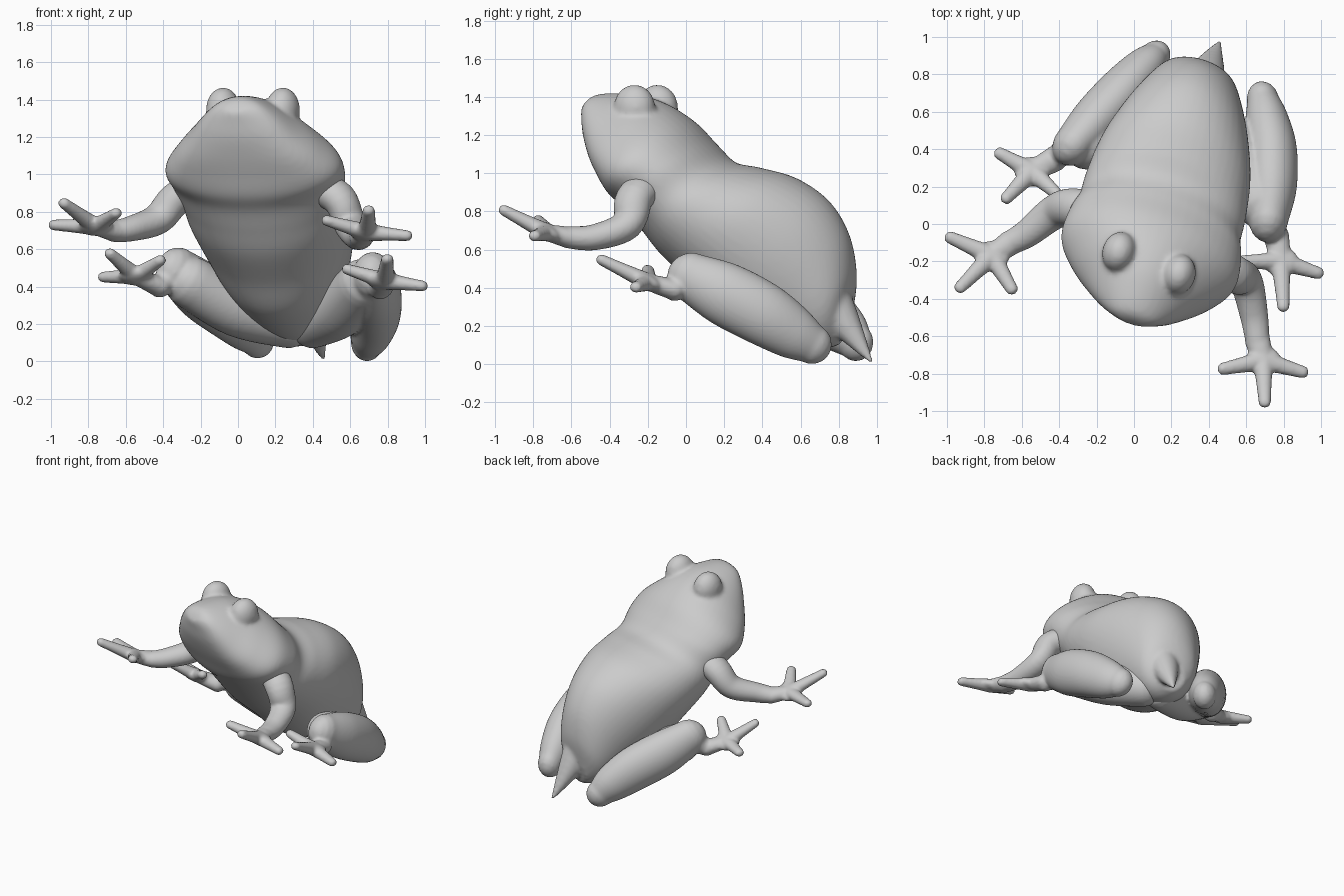
import bpy, bmesh, math
from mathutils import Vector, Matrix

cube = bpy.data.objects.get("Cube")
if cube:
    bpy.data.objects.remove(cube, do_unlink=True)

skin = bpy.data.materials.new("plain grey")
skin.use_nodes = True
GREY = (0.6, 0.6, 0.6, 1)
skin.diffuse_color = GREY
skin.node_tree.nodes["Principled BSDF"].inputs["Base Color"].default_value = GREY

SEGMENTS = 48
SIDE = Vector((0.96, -0.29, 0)).normalized()   # across the animal


def smooth_rows(rows, steps=6):
    """Pass a smooth curve through rows of numbers."""
    rows = [Vector(r) for r in rows]
    out = []
    for i in range(len(rows) - 1):
        p0, p1, p2 = rows[max(i - 1, 0)], rows[i], rows[i + 1]
        p3 = rows[min(i + 2, len(rows) - 1)]
        for k in range(steps):
            t = k / steps
            m1, m2 = (p2 - p0) / 2, (p3 - p1) / 2
            d = p2 - p1
            out.append(p1 + m1 * t + (3 * d - 2 * m1 - m2) * t**2 + (m1 + m2 - 2 * d) * t**3)
    return out + [rows[-1]]


def loft(bm, sections):
    """Skin oval sections: centre, half-axis, half-axis, sag of the widest point."""
    rings = []
    for c, u, v, sag in sections:
        angles = [math.tau * k / SEGMENTS for k in range(SEGMENTS)]
        rings.append([bm.verts.new(c + u * math.cos(a) + v * (math.sin(a) - sag * math.cos(a)**2))
                      for a in angles])
    for a, b in zip(rings, rings[1:]):
        for k in range(SEGMENTS):
            j = (k + 1) % SEGMENTS
            bm.faces.new((a[k], a[j], b[j], b[k]))
    bm.faces.new(rings[0][::-1])
    bm.faces.new(rings[-1])


def tube(bm, rows, flat=1.0):
    """Round-ended limb through rows of x, y, z, radius; flat scales the width."""
    rows = smooth_rows(rows)
    pts = [Vector(r[:3]) for r in rows]
    sections, tangents = [], []
    for i, (p, row) in enumerate(zip(pts, rows)):
        t = (pts[min(i + 1, len(pts) - 1)] - pts[max(i - 1, 0)]).normalized()
        u = t.cross(Vector((0, 0, 1))).normalized()
        sections.append((p, u * row[3] * flat, t.cross(u) * row[3], 0))
        tangents.append(t * row[3])

    def dome(i, sign):
        c, u, v, sag = sections[i]
        return [(c + tangents[i] * sign * math.cos(a), u * math.sin(a), v * math.sin(a), sag)
                for a in (0.15, 0.5, 0.9, 1.25)]

    loft(bm, dome(0, -1) + sections + dome(-1, 1)[::-1])


def ball(bm, centre, radii, turn):
    m = Matrix.Translation(centre) @ turn @ Matrix.Diagonal((*radii, 1))
    bmesh.ops.create_uvsphere(bm, u_segments=24, v_segments=16, radius=1, matrix=m)


def finish(bm, name, voxel, rounds):
    """Fuse overlapping pieces into one soft surface."""
    bmesh.ops.recalc_face_normals(bm, faces=bm.faces)
    mesh = bpy.data.meshes.new(name)
    bm.to_mesh(mesh)
    bm.free()
    mesh.materials.append(skin)
    ob = bpy.data.objects.new(name, mesh)
    bpy.context.collection.objects.link(ob)
    fuse = ob.modifiers.new("fuse", 'REMESH')
    fuse.mode, fuse.voxel_size, fuse.use_smooth_shade = 'VOXEL', voxel, True
    soften = ob.modifiers.new("soften", 'SMOOTH')
    soften.factor, soften.iterations = 0.5, rounds


def digits(bm, wrist, palm, tips):
    """Flat webbed palm with three splayed toes."""
    wrist, palm = Vector(wrist), Vector(palm)
    tube(bm, [(*wrist, 0.055), (*wrist.lerp(palm, 0.5), 0.05), (*palm, 0.042)], 1.25)
    ball(bm, palm, (0.095, 0.085, 0.042), Matrix.Rotation(-0.36, 4, 'X'))
    for tip in map(Vector, tips):
        mid = palm.lerp(tip, 0.5)
        end = palm.lerp(tip, 0.9)
        tube(bm, [(*palm, 0.047), (*mid, 0.036), (*end, 0.029)], 1.15)


# Torso and head: back y, back z, belly y, belly z, half width, sag
profile = [
    (0.86, 0.30, 0.80, 0.10, 0.10, 0), (0.88, 0.48, 0.68, 0.08, 0.20, 0),
    (0.845, 0.68, 0.45, 0.14, 0.28, 0), (0.74, 0.855, 0.22, 0.25, 0.36, 0),
    (0.57, 0.975, 0.06, 0.41, 0.42, 0), (0.38, 1.03, -0.10, 0.56, 0.445, 0),
    (0.24, 1.06, -0.20, 0.69, 0.45, 0), (0.14, 1.15, -0.28, 0.80, 0.48, 0),
    (0.03, 1.27, -0.36, 0.88, 0.485, 0.15), (-0.10, 1.36, -0.42, 0.99, 0.40, 0.3),
    (-0.24, 1.41, -0.47, 1.09, 0.30, 0.35), (-0.38, 1.42, -0.51, 1.19, 0.21, 0.25),
    (-0.47, 1.41, -0.53, 1.28, 0.13, 0.1), (-0.51, 1.38, -0.54, 1.33, 0.06, 0),
]
body = bmesh.new()
sections = []
for yt, zt, yb, zb, w, sag in smooth_rows(profile):
    ym = (yt + yb) / 2
    centre = Vector((0.13 + 0.27 * ym, ym, (zt + zb) / 2))
    up = Vector((0.27 * (yt - yb), yt - yb, zt - zb)) / 2
    sections.append((centre, SIDE * w, up, sag))
loft(body, sections)
# Eyes and tail spike
for x, y in ((-0.08, -0.15), (0.24, -0.27)):
    ball(body, (x, y, 1.345), (0.09, 0.11, 0.12), Matrix.Rotation(-0.27, 4, 'Z'))
tube(body, [(0.37, 0.74, 0.36, 0.12), (0.40, 0.83, 0.22, 0.085), (0.455, 0.97, 0.015, 0.013)])
finish(body, "body_and_head", 0.015, 6)

# Arms with hands
arms = {
    "left_arm": ([(0.40, -0.18, 0.94, 0.09), (0.54, -0.27, 0.87, 0.09), (0.60, -0.31, 0.73, 0.08),
                  (0.64, -0.48, 0.665, 0.068), (0.66, -0.62, 0.665, 0.058)], (0.69, -0.73, 0.69),
                 [(0.93, -0.80, 0.67), (0.70, -0.98, 0.82), (0.45, -0.78, 0.76)]),
    "right_arm": ([(-0.18, 0.06, 0.94, 0.09), (-0.33, 0.09, 0.87, 0.09), (-0.43, 0.06, 0.76, 0.082),
                   (-0.57, -0.05, 0.71, 0.068), (-0.66, -0.10, 0.695, 0.058)], (-0.76, -0.17, 0.72),
                  [(-1.01, -0.06, 0.73), (-0.95, -0.36, 0.86), (-0.64, -0.37, 0.80)]),
}
for name, (path, palm, tips) in arms.items():
    bm = bmesh.new()
    tube(bm, path, 1.12)
    digits(bm, path[-1][:3], palm, tips)
    finish(bm, name, 0.012, 3)

# Folded hind legs: shank, thigh, ankle and foot
legs = {
    "left_hind_leg": ([(0.72, 0.03, 0.455, 0.13), (0.735, 0.2, 0.37, 0.165), (0.735, 0.4, 0.265, 0.165),
                       (0.71, 0.56, 0.165, 0.14), (0.69, 0.66, 0.105, 0.105)],
                      [(0.40, 0.58, 0.20, 0.13), (0.55, 0.36, 0.28, 0.15), (0.67, 0.12, 0.41, 0.14)],
                      (0.76, -0.06, 0.39), (0.785, -0.20, 0.43),
                      [(1.01, -0.27, 0.40), (0.80, -0.47, 0.56), (0.56, -0.20, 0.50)]),
    "right_hind_leg": ([(-0.32, 0.43, 0.48, 0.13), (-0.20, 0.56, 0.38, 0.16), (-0.06, 0.71, 0.28, 0.16),
                        (0.05, 0.83, 0.18, 0.135), (0.105, 0.89, 0.115, 0.10)],
                       [(0.27, 0.62, 0.20, 0.13), (0.00, 0.53, 0.28, 0.15), (-0.25, 0.43, 0.42, 0.14)],
                       (-0.42, 0.35, 0.40), (-0.545, 0.28, 0.455),
                       [(-0.74, 0.39, 0.45), (-0.70, 0.12, 0.59), (-0.40, 0.15, 0.55)]),
}
for name, (shank, thigh, ankle, palm, tips) in legs.items():
    bm = bmesh.new()
    tube(bm, shank, 0.82)
    tube(bm, thigh)
    tube(bm, [(*shank[0][:3], 0.09), (*ankle, 0.06)])
    digits(bm, ankle, palm, tips)
    finish(bm, name, 0.012, 3)
